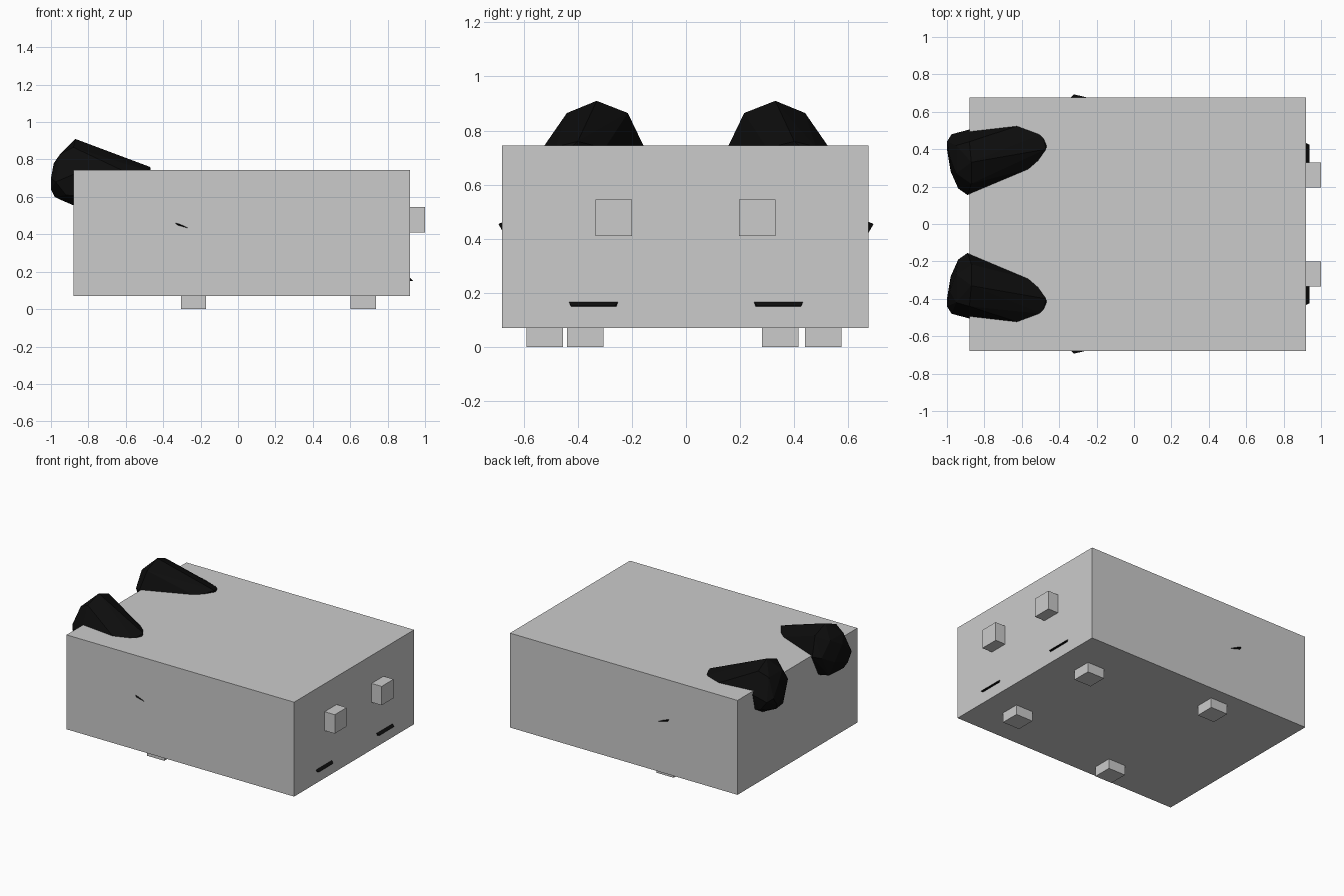
import bpy, bmesh

black = bpy.data.materials.new("black")
black.diffuse_color = (0.004, 0.004, 0.004, 1)


def box(name, lo, hi):
    bpy.ops.mesh.primitive_cube_add(size=1, location=[(a + b) / 2 for a, b in zip(lo, hi)])
    ob = bpy.context.object
    ob.name = name
    ob.scale = [b - a for a, b in zip(lo, hi)]
    return ob


def hull(name, pts, side):
    # Faceted convex lump, optionally mirrored across y
    bm = bmesh.new()
    for x, y, z in pts:
        bm.verts.new((x, y * side, z))
    res = bmesh.ops.convex_hull(bm, input=bm.verts[:])
    inner = set(res["geom_interior"]) | set(res["geom_unused"])
    bmesh.ops.delete(bm, geom=[g for g in inner if isinstance(g, bmesh.types.BMVert)], context='VERTS')
    bmesh.ops.recalc_face_normals(bm, faces=bm.faces[:])
    me = bpy.data.meshes.new(name)
    bm.to_mesh(me)
    bm.free()
    me.materials.append(black)
    ob = bpy.data.objects.new(name, me)
    bpy.context.collection.objects.link(ob)
    return ob


# Main body
box("body", (-0.88, -0.68, 0.07), (0.92, 0.675, 0.745))

# Blocks on the right end
for y in (-0.335, 0.195):
    box("end_block", (0.91, y, 0.41), (1.0, y + 0.135, 0.545))

# Feet: outer pair further left, inner pair further right
for x, y in ((-0.305, -0.59), (-0.305, 0.44), (0.602, -0.44), (0.602, 0.28)):
    box("foot", (x, y, 0.0), (x + 0.135, y + 0.135, 0.08))

# Haunches rising through the top left edge
haunch = [
    (-0.87, 0.33, 0.91), (-0.87, 0.215, 0.865), (-0.88, 0.44, 0.865),
    (-0.95, 0.27, 0.83), (-0.95, 0.42, 0.83), (-0.985, 0.36, 0.78),
    (-0.89, 0.155, 0.74), (-0.94, 0.19, 0.73), (-0.98, 0.28, 0.68),
    (-1.0, 0.40, 0.64), (-1.0, 0.44, 0.70), (-0.975, 0.48, 0.68),
    (-0.88, 0.505, 0.72), (-0.95, 0.26, 0.585), (-0.98, 0.38, 0.60),
    (-0.88, 0.39, 0.555), (-0.88, 0.24, 0.58), (-0.92, 0.475, 0.61),
    (-0.54, 0.30, 0.735), (-0.47, 0.40, 0.76), (-0.465, 0.43, 0.735),
    (-0.49, 0.48, 0.74), (-0.605, 0.53, 0.735),
    (-0.60, 0.35, 0.56), (-0.48, 0.45, 0.60), (-0.60, 0.50, 0.58),
]
# Knee tips showing on the long sides, toe wedges on the right end
knee = [(-0.32, 0.693, 0.455), (-0.345, 0.67, 0.465), (-0.225, 0.67, 0.415),
        (-0.29, 0.683, 0.445), (-0.33, 0.67, 0.445), (-0.30, 0.55, 0.47), (-0.33, 0.55, 0.40)]
toe = [(0.937, 0.265, 0.152), (0.937, 0.425, 0.152), (0.918, 0.25, 0.168), (0.918, 0.433, 0.168),
       (0.915, 0.255, 0.15), (0.915, 0.425, 0.15), (0.80, 0.28, 0.20), (0.80, 0.40, 0.20)]
for side in (1, -1):
    hull("haunch", haunch, side)
    hull("knee", knee, side)
    hull("toe", toe, side)
